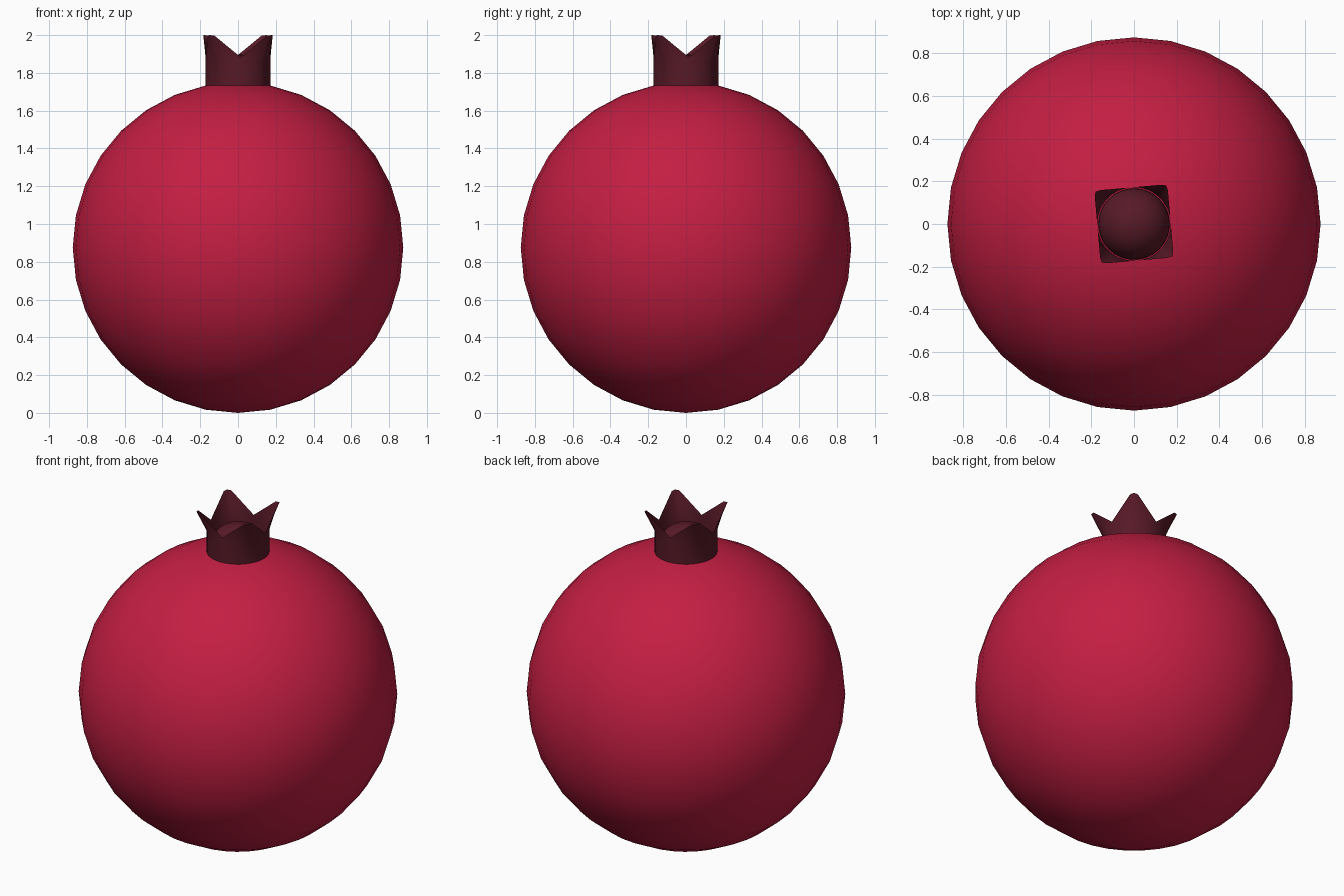
import bpy, bmesh
from math import pi, sin, cos, radians

if "Cube" in bpy.data.objects:
    bpy.data.objects.remove(bpy.data.objects["Cube"])


def material(name, color):
    m = bpy.data.materials.new(name)
    m.diffuse_color = (*color, 1)
    m.use_nodes = True
    m.node_tree.nodes["Principled BSDF"].inputs["Base Color"].default_value = m.diffuse_color
    return m


red = material("red_skin", (0.55, 0.013, 0.055))
dark = material("dark_crown", (0.095, 0.01, 0.02))


def ball(name, r, z, mat, seg, rings):
    bpy.ops.mesh.primitive_uv_sphere_add(segments=seg, ring_count=rings, radius=r, location=(0, 0, z))
    ob = bpy.context.object
    ob.name = name
    ob.data.materials.append(mat)
    bpy.ops.object.shade_smooth()
    return ob


# Round fruit and the small dome inside the crown
ball("fruit_body", 0.875, 0.875, red, 32, 16)
ball("crown_core", 0.168, 1.73, dark, 32, 16)

# Open crown: a straight tube flaring into four blunt points
R, N, TURN = 0.172, 64, radians(50)
bm = bmesh.new()
columns = []
for i in range(N):
    a = 2 * pi * i / N
    d = abs((a + pi / 4) % (pi / 2) - pi / 4)      # angle from nearest point
    r = min(R / cos(pi / 4 - d), 0.236)
    h = max(0, min(1, (0.122 - r * sin(d)) / 0.102))
    c, s = cos(a + TURN), sin(a + TURN)
    profile = [(R, 1.70), (R, 1.865), (r, 1.882 + 0.118 * h)]
    columns.append([bm.verts.new((q * c, q * s, z)) for q, z in profile])
for i in range(N):
    p, q = columns[i], columns[(i + 1) % N]
    for k in range(2):
        bm.faces.new((p[k], q[k], q[k + 1], p[k + 1]))
me = bpy.data.meshes.new("crown")
bm.to_mesh(me)
bm.free()
me.materials.append(dark)
crown = bpy.data.objects.new("crown", me)
bpy.context.collection.objects.link(crown)
bpy.ops.object.select_all(action='DESELECT')
crown.select_set(True)
bpy.context.view_layer.objects.active = crown
bpy.ops.object.shade_smooth_by_angle(angle=radians(40))
